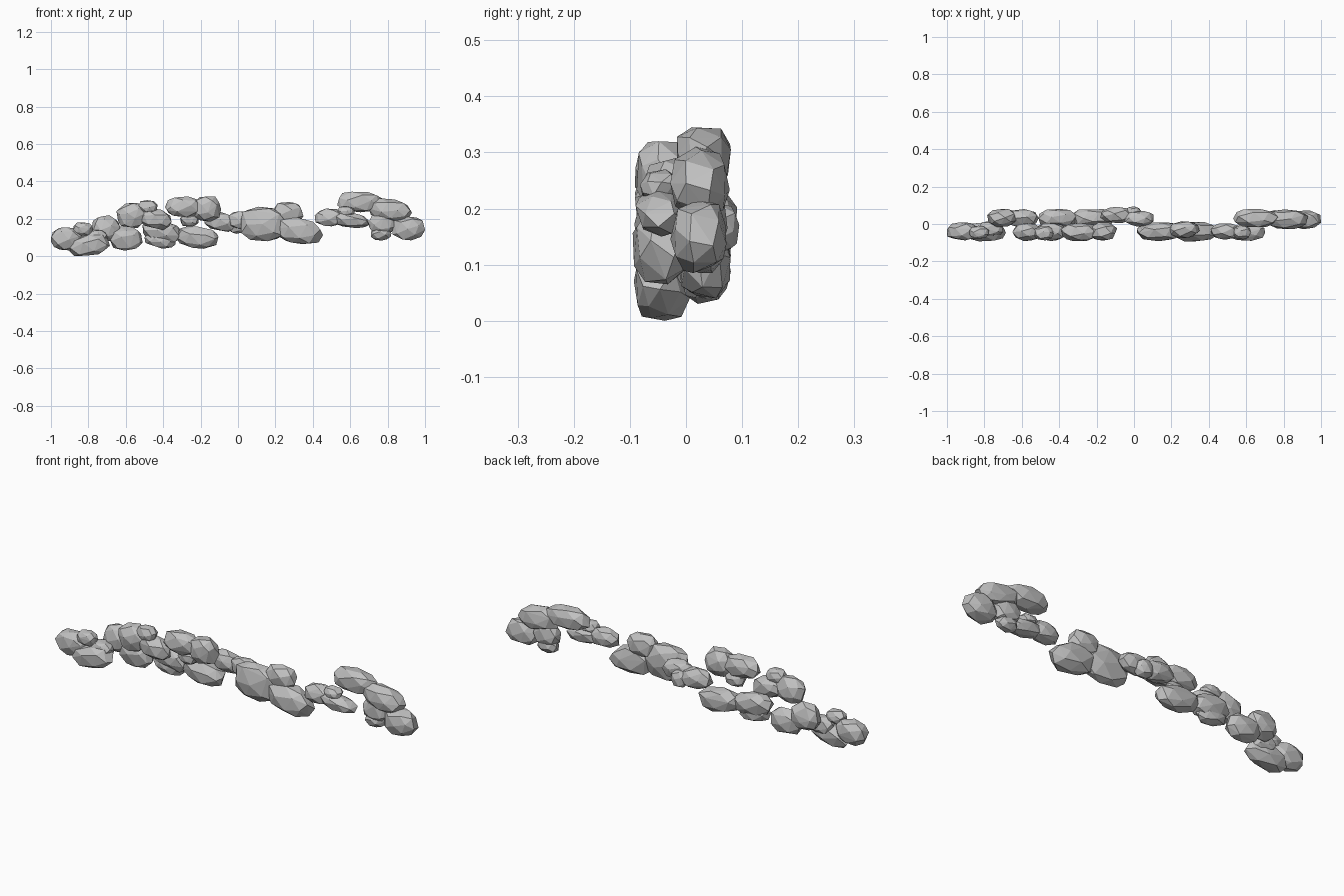
import bpy, bmesh, math, random
from mathutils import Vector, Matrix

if "Cube" in bpy.data.objects:
    bpy.data.objects.remove(bpy.data.objects["Cube"])

random.seed(7)

stone = bpy.data.materials.new("grey stone")
stone.diffuse_color = (0.53, 0.53, 0.53, 1)
stone.use_nodes = True
stone.node_tree.nodes["Principled BSDF"].inputs["Base Color"].default_value = stone.diffuse_color


def rock(name, x0, x1, z0, z1, y, ry=0.048, tilt=0):
    """Faceted convex boulder filling the given x and z range."""
    bm = bmesh.new()
    n = 26
    turn = random.uniform(0, 6.28)
    for i in range(n):                      # jittered spiral of points on a full, slightly boxy ball
        h = 1 - 2 * (i + 0.5) / n
        a = turn + i * 2.39996 + random.uniform(-0.22, 0.22)
        r = math.sqrt(1 - h * h)
        p = [h, r * math.cos(a), r * math.sin(a)]
        p = Vector([math.copysign(abs(c) ** 0.87, c) for c in p])
        bm.verts.new(p * random.uniform(0.95, 1.05))
    bmesh.ops.convex_hull(bm, input=bm.verts[:])
    loose = [v for v in bm.verts if not v.link_faces]
    bmesh.ops.delete(bm, geom=loose, context='VERTS')
    # stretch, tilt, then fit to the wanted box
    half = Vector(((x1 - x0) / 2, ry, (z1 - z0) / 2))
    bm.transform(Matrix.Rotation(math.radians(tilt), 4, 'Y')
                 @ Matrix.Diagonal((half.x, half.y, half.z * 0.9, 1)))
    lo = [min(v.co[k] for v in bm.verts) for k in range(3)]
    hi = [max(v.co[k] for v in bm.verts) for k in range(3)]
    mid = Vector(((x0 + x1) / 2, y, (z0 + z1) / 2))
    for v in bm.verts:
        for k in range(3):
            t = 2 * (v.co[k] - lo[k]) / (hi[k] - lo[k]) - 1
            v.co[k] = mid[k] + t * half[k]
    bmesh.ops.recalc_face_normals(bm, faces=bm.faces[:])
    me = bpy.data.meshes.new(name)
    bm.to_mesh(me)
    bm.free()
    me.materials.append(stone)
    ob = bpy.data.objects.new(name, me)
    bpy.context.collection.objects.link(ob)


F, B = -0.043, 0.032      # front row and back row of the wall

# left end
rock("left_end_rock", -1.0, -0.83, 0.03, 0.155, -0.04)
rock("left_base_rock", -0.91, -0.685, 0.0, 0.12, F, 0.05, -8)
rock("left_mid_rock", -0.83, -0.70, 0.05, 0.14, -0.025, 0.04)
rock("left_pebble", -0.88, -0.775, 0.11, 0.18, -0.045, 0.036)
rock("left_back_rock_a", -0.785, -0.63, 0.075, 0.22, B)
rock("left_back_rock_b", -0.69, -0.51, 0.03, 0.16, B)
# left cluster
rock("left_upper_rock", -0.65, -0.49, 0.15, 0.285, F)
rock("left_top_pebble", -0.535, -0.43, 0.225, 0.30, -0.05, 0.038)
rock("left_sloped_rock", -0.535, -0.355, 0.14, 0.255, F, 0.048, 12)
rock("left_back_rock_c", -0.51, -0.30, 0.075, 0.19, B, 0.048, 8)
rock("left_low_rock", -0.50, -0.335, 0.04, 0.125, 0.03, 0.035, 10)
# middle
rock("middle_top_rock_a", -0.39, -0.19, 0.21, 0.32, F)
rock("middle_top_rock_b", -0.24, -0.09, 0.185, 0.32, -0.04)
rock("middle_pebble", -0.31, -0.21, 0.16, 0.23, -0.035, 0.033)
rock("middle_back_rock_a", -0.335, -0.105, 0.04, 0.16, B, 0.047, 6)
rock("middle_back_rock_b", -0.18, -0.01, 0.13, 0.24, 0.048, 0.043, 10)
rock("middle_back_pebble", -0.05, 0.04, 0.12, 0.21, 0.06, 0.035)
rock("middle_link_rock", -0.055, 0.105, 0.14, 0.24, 0.028, 0.042)
# large centre boulders
rock("centre_boulder_a", 0.015, 0.26, 0.08, 0.265, -0.042, 0.05)
rock("centre_boulder_b", 0.20, 0.455, 0.065, 0.21, -0.042, 0.053, 8)
rock("centre_top_rock", 0.19, 0.35, 0.175, 0.29, -0.03, 0.045)
# right cluster
rock("right_link_rock", 0.41, 0.565, 0.16, 0.255, -0.04, 0.044)
rock("right_low_rock", 0.505, 0.70, 0.15, 0.235, F, 0.047, 8)
rock("right_pebble", 0.53, 0.625, 0.205, 0.27, -0.045, 0.037)
rock("right_top_rock", 0.53, 0.77, 0.235, 0.345, 0.032, 0.048)
rock("right_sloped_rock", 0.70, 0.93, 0.185, 0.31, 0.025, 0.053, 8)
rock("right_end_rock", 0.825, 1.0, 0.085, 0.215, 0.022, 0.05)
rock("right_inner_rock", 0.70, 0.84, 0.12, 0.23, 0.032, 0.042)
rock("right_low_pebble", 0.71, 0.82, 0.085, 0.155, 0.03, 0.037)
